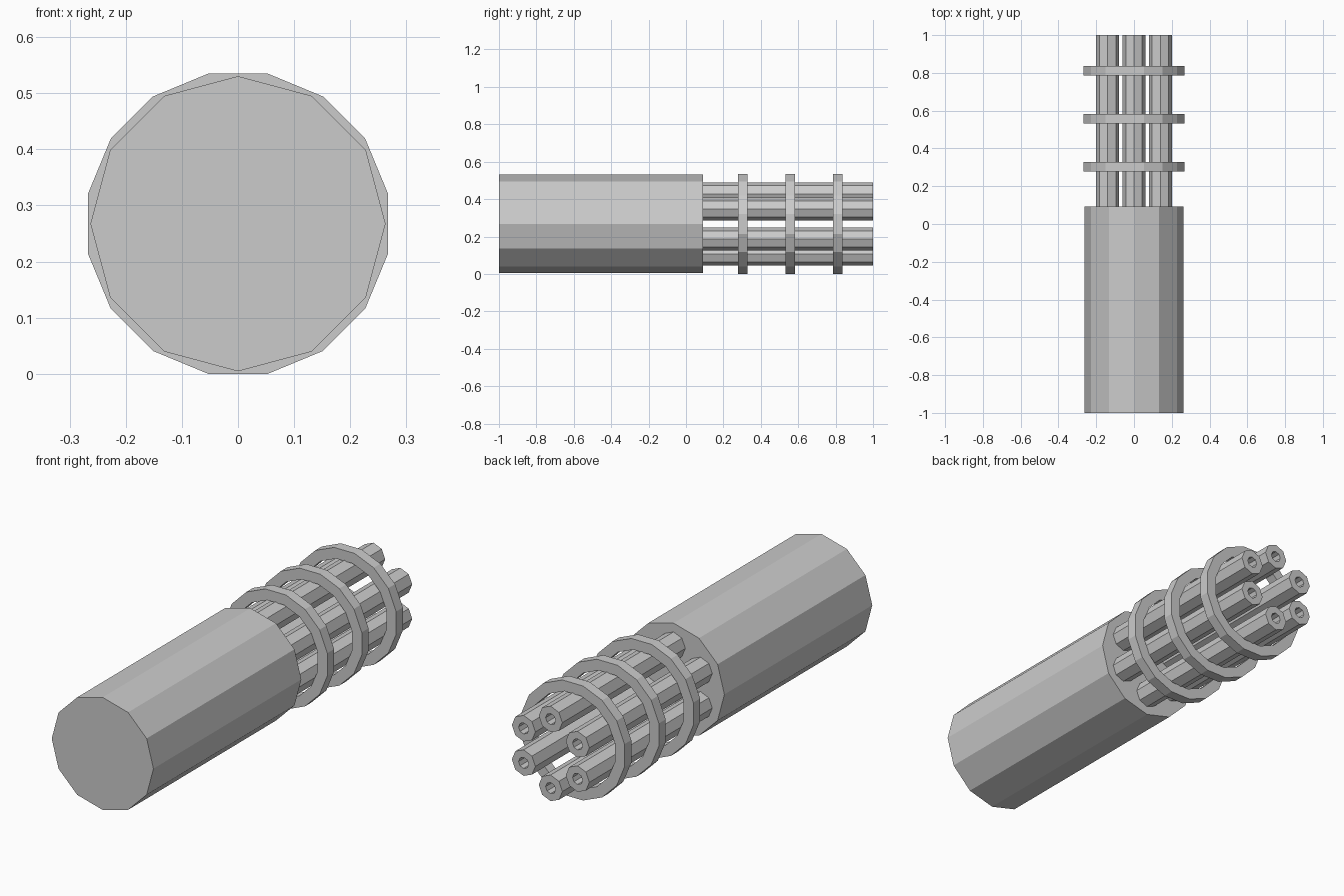
import bpy, bmesh
from math import sin, cos, pi, radians

cube = bpy.data.objects.get("Cube")
if cube:
    bpy.data.objects.remove(cube)

AXIS_Z = 0.2675      # height of the common axis

metal = bpy.data.materials.new("grey metal")
metal.use_nodes = True
GREY = (0.6, 0.6, 0.6, 1)
metal.diffuse_color = GREY
metal.node_tree.nodes["Principled BSDF"].inputs["Base Color"].default_value = GREY


def prism(name, sides, outer, y0, y1, inner=0, turn=0, x=0, z=AXIS_Z):
    """Flat-sided cylinder along y; a tube when inner is given."""
    bm = bmesh.new()

    def loop(radius, y):
        angles = [turn + 2 * pi * i / sides for i in range(sides)]
        return [bm.verts.new((x + radius * sin(a), y, z + radius * cos(a))) for a in angles]

    def bridge(a, b):
        for i in range(sides):
            j = (i + 1) % sides
            bm.faces.new((a[i], a[j], b[j], b[i]))

    front, back = loop(outer, y0), loop(outer, y1)
    bridge(front, back)
    if inner:
        front_in, back_in = loop(inner, y0), loop(inner, y1)
        bridge(back, back_in)
        bridge(back_in, front_in)
        bridge(front_in, front)
    else:
        bm.faces.new(front)
        bm.faces.new(back)
    bmesh.ops.recalc_face_normals(bm, faces=bm.faces)
    mesh = bpy.data.meshes.new(name)
    bm.to_mesh(mesh)
    bm.free()
    mesh.materials.append(metal)
    obj = bpy.data.objects.new(name, mesh)
    bpy.context.collection.objects.link(obj)


# Main housing
prism("housing", 12, 0.263, -1, 0.092)

# Six hollow barrels around the axis
for i in range(6):
    a = radians(60 * i)
    prism(f"barrel_{i + 1}", 8, 0.061, 0.09, 1, inner=0.026,
          x=0.161 * sin(a), z=AXIS_Z + 0.161 * cos(a))

# Clamp rings holding the barrels
for i in range(3):
    y = 0.303 + 0.254 * i
    prism(f"clamp_ring_{i + 1}", 16, 0.2727, y - 0.025, y + 0.025,
          inner=0.222, turn=pi / 16)
